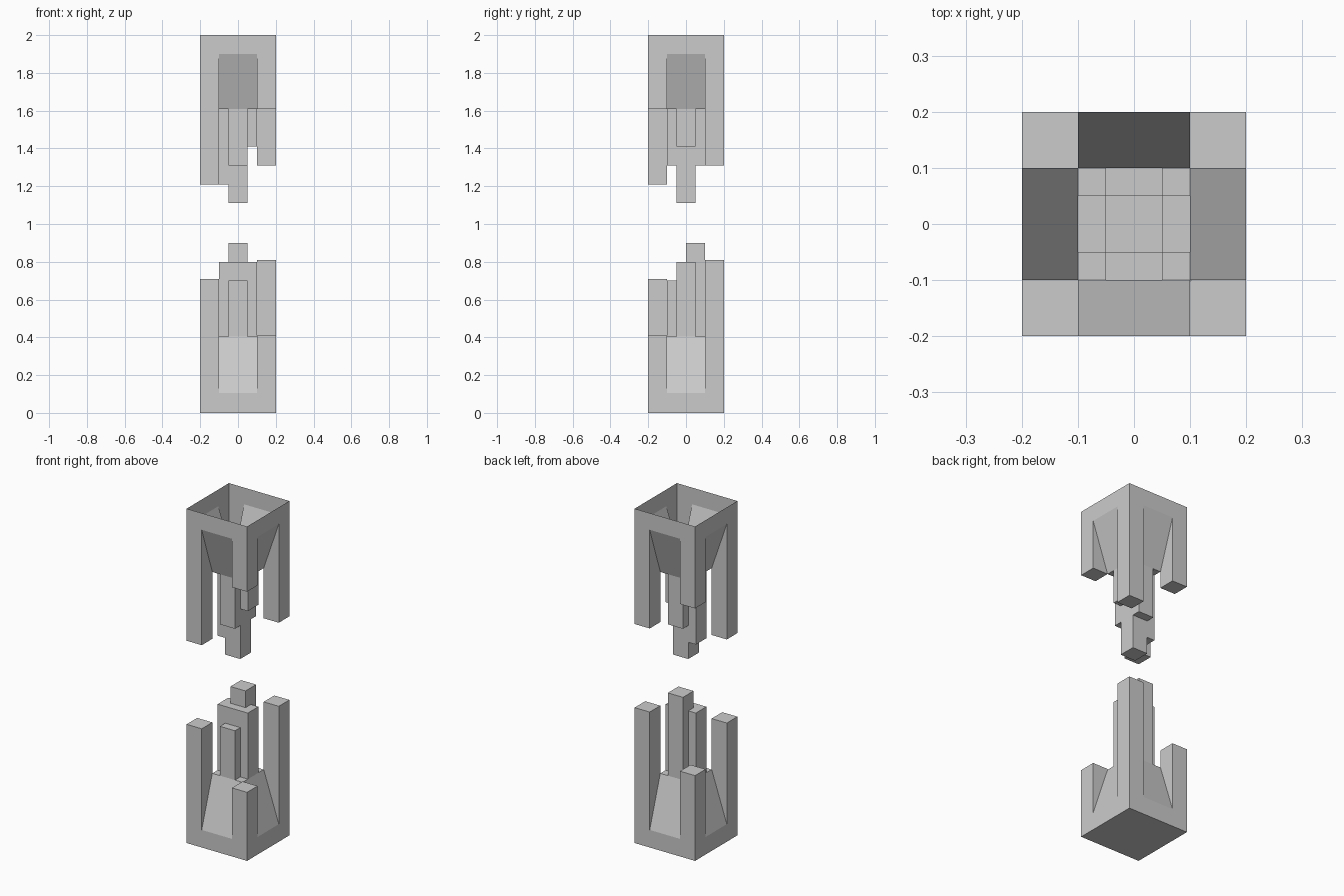
import bpy, bmesh
from mathutils import Vector

if "Cube" in bpy.data.objects:
    bpy.data.objects.remove(bpy.data.objects["Cube"])

OUT, IN, ARM = 0.2, 0.1, 0.05
XS = [-OUT, -IN, -ARM, ARM, IN, OUT]
YS = [-OUT, -IN, -ARM, 0.0, ARM, IN, OUT]


def stepped_shell(name, corners, core, rim, shoulder, flip=False):
    """Stepped column shell: corner posts, sloped sides and a cross of core bars."""

    def height(i, j, x, y):
        # height of cell (i, j) at point (x, y); outside the plan it is the base
        if not (0 <= i < len(XS) - 1 and 0 <= j < len(YS) - 1):
            return 0.0
        cx, cy = (XS[i] + XS[i + 1]) / 2, (YS[j] + YS[j + 1]) / 2
        out_x, out_y = abs(cx) > IN, abs(cy) > IN
        if out_x and out_y:
            return corners[(cx > 0, cy > 0)]
        if out_x or out_y:
            r = abs(x) if out_x else abs(y)
            return rim + (shoulder - rim) * (OUT - r) / (OUT - IN)
        return max([shoulder] + [h for x0, x1, y0, y1, h in core
                                 if x0 < cx < x1 and y0 < cy < y1])

    bm = bmesh.new()

    def face(pts):
        if flip:
            pts = [(x, y, 2 - z) for x, y, z in reversed(pts)]
        clean = []
        for p in map(Vector, pts):
            if all((p - q).length > 1e-5 for q in clean):
                clean.append(p)
        if len(clean) > 2:
            bm.faces.new([bm.verts.new(p) for p in clean])

    def wall(p, q, a, b):
        # vertical face between cell a (left of p->q) and cell b (right)
        ap, aq = height(*a, *p), height(*a, *q)
        bp, bq = height(*b, *p), height(*b, *q)
        quad = [(*p, ap), (*q, aq), (*q, bq), (*p, bp)]
        face(quad if bp + bq > ap + aq else quad[::-1])

    # end faces and slopes
    for i in range(len(XS) - 1):
        for j in range(len(YS) - 1):
            plan = [(XS[i], YS[j]), (XS[i + 1], YS[j]),
                    (XS[i + 1], YS[j + 1]), (XS[i], YS[j + 1])]
            face([(x, y, height(i, j, x, y)) for x, y in plan])
    # walls between neighbouring cells
    for i, x in enumerate(XS):
        for j in range(len(YS) - 1):
            wall((x, YS[j]), (x, YS[j + 1]), (i - 1, j), (i, j))
    for j, y in enumerate(YS):
        for i in range(len(XS) - 1):
            wall((XS[i], y), (XS[i + 1], y), (i, j), (i, j - 1))
    # the lower half is closed underneath, the upper half is an open cup
    if not flip:
        face([(-OUT, -OUT, 0), (-OUT, OUT, 0), (OUT, OUT, 0), (OUT, -OUT, 0)])

    bmesh.ops.remove_doubles(bm, verts=bm.verts, dist=1e-5)
    bmesh.ops.dissolve_limit(bm, angle_limit=0.01, verts=bm.verts, edges=bm.edges)
    mesh = bpy.data.meshes.new(name)
    bm.to_mesh(mesh)
    bm.free()
    ob = bpy.data.objects.new(name, mesh)
    bpy.context.collection.objects.link(ob)
    return ob


# Corner keys are (right side, back side); core bars are x0, x1, y0, y1, height
stepped_shell(
    "lower_column",
    {(False, False): 0.71, (True, False): 0.41, (True, True): 0.81, (False, True): 0.51},
    [(-ARM, ARM, -IN, -ARM, 0.70),
     (-IN, IN, -ARM, ARM, 0.80),
     (-ARM, ARM, 0.0, IN, 0.90)],
    rim=0.105, shoulder=0.405)

# Upper heights are measured downward from the open rim
stepped_shell(
    "upper_column",
    {(False, False): 0.79, (True, False): 0.39, (True, True): 0.69, (False, True): 0.49},
    [(-ARM, ARM, -IN, IN, 0.69),
     (ARM, IN, -ARM, ARM, 0.59),
     (-IN, -ARM, -ARM, ARM, 0.79),
     (-ARM, ARM, -ARM, ARM, 0.89)],
    rim=0.10, shoulder=0.39, flip=True)
